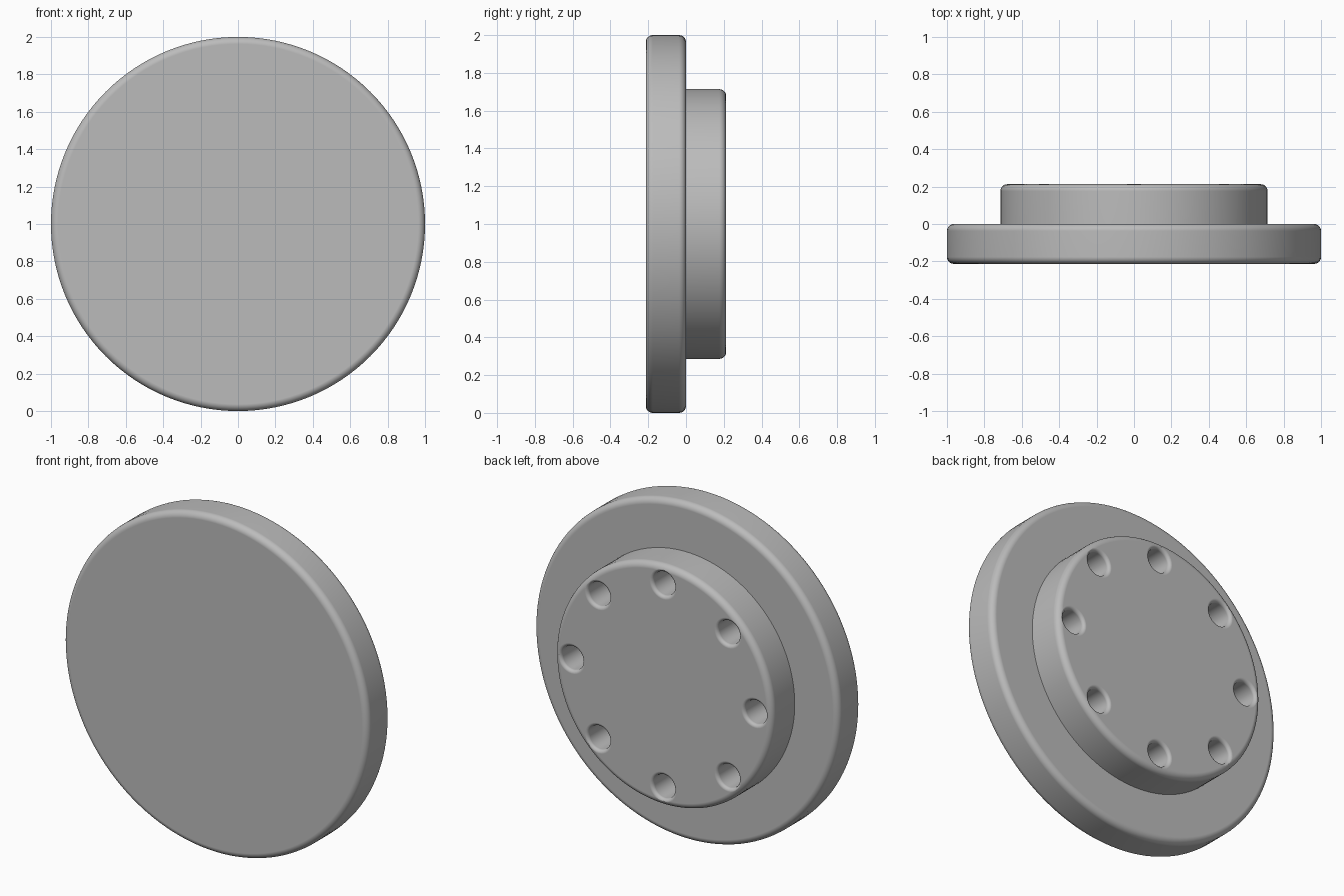
import bpy
import bmesh
from math import sin, cos, pi
from mathutils import Matrix, Vector

if "Cube" in bpy.data.objects:
    bpy.data.objects.remove(bpy.data.objects["Cube"])

CENTRE_Z = 1.0
THICK = 0.213      # depth of each of the two stacked discs
ROUND = 0.037      # edge rounding

grey = bpy.data.materials.new("plain grey")
grey.use_nodes = True
colour = (0.5, 0.5, 0.5, 1)
grey.diffuse_color = colour
grey.node_tree.nodes["Principled BSDF"].inputs["Base Color"].default_value = colour


def arc(r, y, size, start, end, steps=6):
    """Rounded corner as (radius, depth) points around a centre."""
    angles = [start + (end - start) * i / steps for i in range(steps + 1)]
    return [(r + size * cos(a), y + size * sin(a)) for a in angles]


def lathe(name, profile, sides, x=0, z=CENTRE_Z):
    """Closed solid turned around the y axis, profile running front to back."""
    bm = bmesh.new()
    rings = [[bm.verts.new((x + r * cos(2 * pi * i / sides), y,
                            z + r * sin(2 * pi * i / sides)))
              for i in range(sides)] for r, y in profile]
    for a, b in zip(rings, rings[1:]):
        for i in range(sides):
            j = (i + 1) % sides
            bm.faces.new((a[i], a[j], b[j], b[i]))
    bm.faces.new(rings[0])
    bm.faces.new(rings[-1])
    bmesh.ops.recalc_face_normals(bm, faces=bm.faces)
    mesh = bpy.data.meshes.new(name)
    bm.to_mesh(mesh)
    bm.free()
    mesh.materials.append(grey)
    obj = bpy.data.objects.new(name, mesh)
    bpy.context.collection.objects.link(obj)
    return obj


def apply_cut(obj, cutter):
    mod = obj.modifiers.new("cut", 'BOOLEAN')
    mod.operation = 'DIFFERENCE'
    mod.solver = 'EXACT'
    mod.object = cutter
    bpy.context.view_layer.objects.active = obj
    bpy.ops.object.modifier_apply(modifier=mod.name)
    bpy.data.objects.remove(cutter)


def smooth(obj):
    bpy.ops.object.select_all(action='DESELECT')
    obj.select_set(True)
    bpy.context.view_layer.objects.active = obj
    bpy.ops.object.shade_smooth_by_angle(angle=pi / 5)
    mod = obj.modifiers.new("flat faces", 'WEIGHTED_NORMAL')
    mod.keep_sharp = True


# Wide front disc, rounded on both rims
front_disc = lathe("front_disc",
                   arc(1 - ROUND, ROUND - THICK, ROUND, -pi / 2, 0)
                   + arc(1 - ROUND, -ROUND, ROUND, 0, pi / 2), 128)

# Narrower rear hub, rounded on its back rim
HUB = 0.714
rear_hub = lathe("rear_hub",
                 [(HUB, 0)] + arc(HUB - ROUND, THICK - ROUND, ROUND, 0, pi / 2), 128)

# Eight blind holes with softened mouths
HOLE, LIP = 0.07, 0.02
hole_profile = ([(HOLE, -0.05)] + arc(HOLE + LIP, THICK - LIP, LIP, pi, pi / 2)
                + [(HOLE + LIP, THICK + 0.05)])
for k in range(8):
    a = k * pi / 4
    cutter = lathe("hole_cutter", hole_profile, 32,
                   0.602 * cos(a), CENTRE_Z + 0.602 * sin(a))
    apply_cut(rear_hub, cutter)

for part in (front_disc, rear_hub):
    smooth(part)
